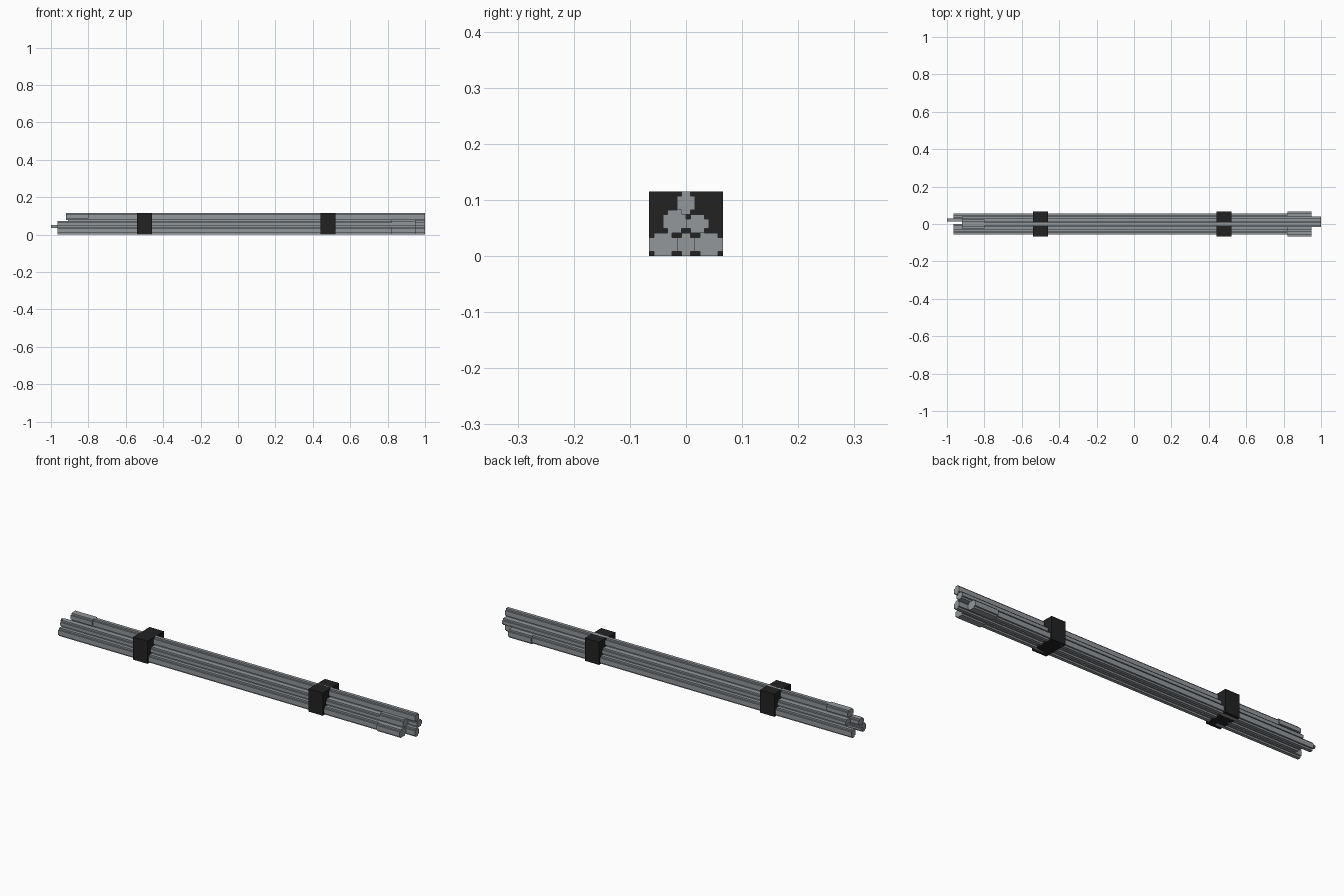
import bpy
import bmesh

if "Cube" in bpy.data.objects:
    bpy.data.objects.remove(bpy.data.objects["Cube"])

U = 0.0082  # profile step size


def make_material(name, color):
    mat = bpy.data.materials.new(name)
    mat.use_nodes = True
    mat.diffuse_color = (*color, 1)
    bsdf = mat.node_tree.nodes["Principled BSDF"]
    bsdf.inputs["Base Color"].default_value = (*color, 1)
    return mat


steel = make_material("grey steel", (0.29, 0.31, 0.33))
rubber = make_material("black strap", (0.016, 0.016, 0.016))


def bar(name, x0, x1, col, row, wide, tall, mat, notch=1.0):
    """Extrude a rectangle with stepped corners along x; col and row count profile steps."""
    y0, z0 = (col - 8) * U, row * U
    y1, z1, n = y0 + wide * U, z0 + tall * U, notch * U
    if notch:
        points = [(y0 + n, z0), (y1 - n, z0), (y1 - n, z0 + n), (y1, z0 + n),
                  (y1, z1 - n), (y1 - n, z1 - n), (y1 - n, z1), (y0 + n, z1),
                  (y0 + n, z1 - n), (y0, z1 - n), (y0, z0 + n), (y0 + n, z0 + n)]
    else:
        points = [(y0, z0), (y1, z0), (y1, z1), (y0, z1)]
    bm = bmesh.new()
    face = bm.faces.new([bm.verts.new((x0, y, z)) for y, z in points])
    grown = bmesh.ops.extrude_face_region(bm, geom=[face])["geom"]
    moved = [v for v in grown if isinstance(v, bmesh.types.BMVert)]
    bmesh.ops.translate(bm, verts=moved, vec=(x1 - x0, 0, 0))
    bmesh.ops.recalc_face_normals(bm, faces=bm.faces)
    mesh = bpy.data.meshes.new(name)
    bm.to_mesh(mesh)
    bm.free()
    mesh.materials.append(mat)
    obj = bpy.data.objects.new(name, mesh)
    bpy.context.collection.objects.link(obj)
    return obj


# Bottom row of pipes, the outer two with sockets
for side, col in (("front", 1), ("back", 11)):
    bar(f"bottom_{side}_pipe", -0.965, 0.94, col, 0, 4, 5, steel)
    bar(f"bottom_{side}_socket", 0.82, 0.95, col - 1, 0, 6, 5, steel)
bar("bottom_middle_pipe", -0.92, 1.0, 6, 0, 4, 5, steel)

# Middle row
bar("middle_front_pipe", -0.965, 0.94, 3, 5, 5, 4, steel)
bar("middle_front_socket", 0.82, 0.95, 3, 5, 5, 5, steel)
bar("middle_back_pipe", -0.92, 1.0, 8, 5, 5, 4, steel)
bar("middle_back_spigot", -1.0, -0.9, 9.5, 4.4, 2, 2, steel, 0.5)

# Top pipe with its socket at the other end
bar("top_pipe", -0.91, 1.0, 6, 9, 4, 5, steel)
bar("top_socket", -0.92, -0.8, 5, 9.5, 6, 4.5, steel)

# Straps around the bundle
for name, x in (("right_strap", -0.5), ("left_strap", 0.48)):
    bar(name, x - 0.04, x + 0.04, 0, 0, 16, 14, rubber, 0)
